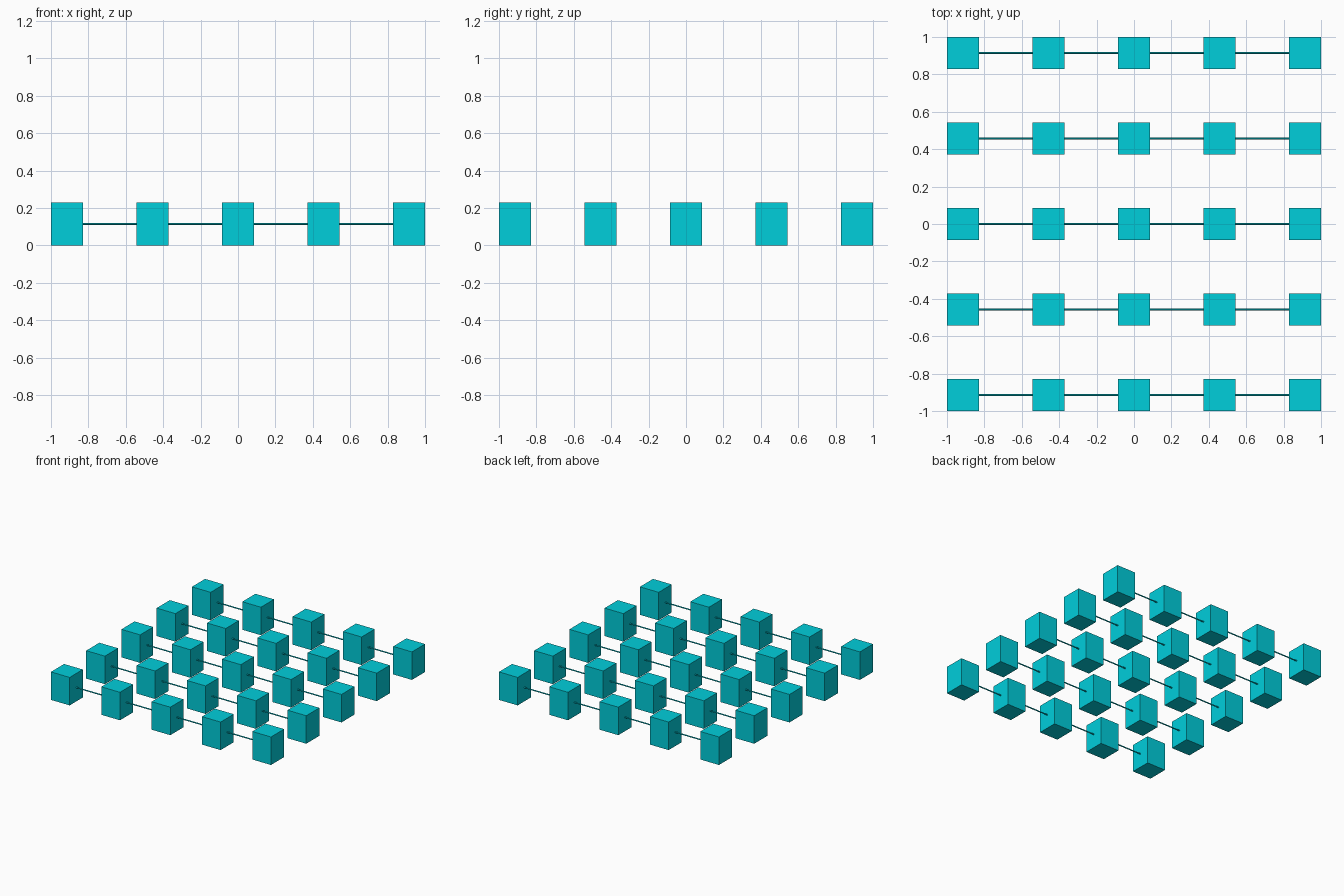
import bpy
from math import pi

if "Cube" in bpy.data.objects:
    bpy.data.objects.remove(bpy.data.objects["Cube"])

W, H = 0.17, 0.23          # block footprint and height
STEP = (2 - W) / 4         # grid spacing
ROD_R = 0.005

mat = bpy.data.materials.new("cyan")
mat.diffuse_color = (0.0, 0.62, 0.71, 1)
mat.use_nodes = True
mat.node_tree.nodes["Principled BSDF"].inputs["Base Color"].default_value = mat.diffuse_color


def finish(name):
    ob = bpy.context.object
    ob.name = name
    ob.data.materials.append(mat)
    return ob


for row in range(5):
    y = (row - 2) * STEP
    # blocks of this row
    for col in range(5):
        bpy.ops.mesh.primitive_cube_add(size=1, location=((col - 2) * STEP, y, H / 2))
        ob = finish(f"block_{row}_{col}")
        ob.scale = (W, W, H)
    # thin rods bridging the gaps between neighbouring blocks
    for gap in range(4):
        bpy.ops.mesh.primitive_cylinder_add(
            vertices=8, radius=ROD_R, depth=STEP - W,
            location=((gap - 1.5) * STEP, y, H / 2), rotation=(0, pi / 2, 0))
        finish(f"rod_{row}_{gap}")
